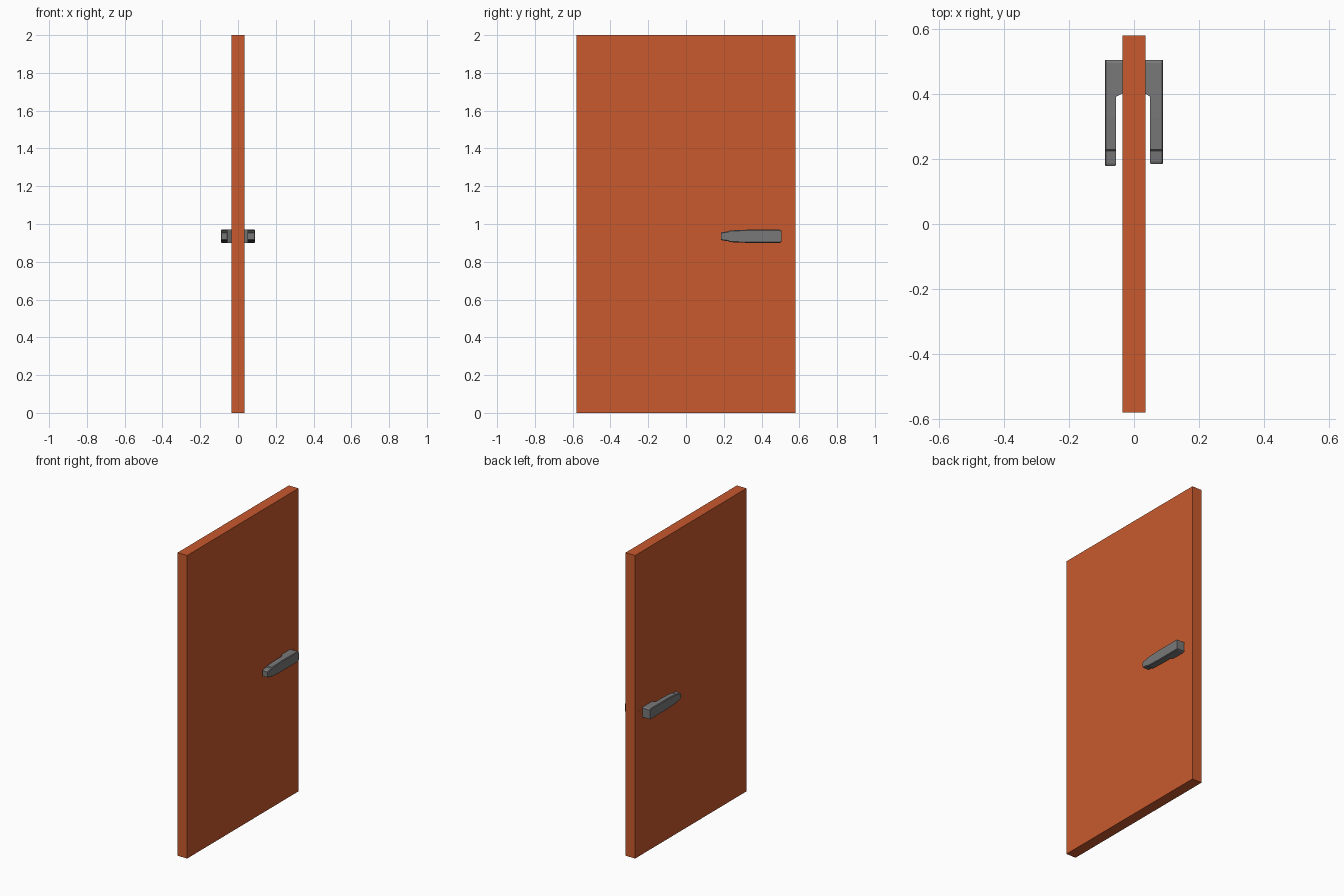
import bpy, bmesh

if "Cube" in bpy.data.objects:
    bpy.data.objects.remove(bpy.data.objects["Cube"])

def material(name, color):
    m = bpy.data.materials.new(name)
    m.diffuse_color = color
    m.use_nodes = True
    m.node_tree.nodes["Principled BSDF"].inputs["Base Color"].default_value = m.diffuse_color
    return m

orange = material("door_orange", (0.58, 0.10, 0.027, 1))
grey = material("handle_grey", (0.19, 0.19, 0.19, 1))

def add_object(name, bm, mat):
    bmesh.ops.recalc_face_normals(bm, faces=bm.faces)
    me = bpy.data.meshes.new(name)
    bm.to_mesh(me)
    bm.free()
    me.materials.append(mat)
    ob = bpy.data.objects.new(name, me)
    bpy.context.collection.objects.link(ob)
    return ob

def box(name, lo, hi, mat):
    bm = bmesh.new()
    bmesh.ops.create_cube(bm, size=1)
    for v in bm.verts:
        v.co = [(a + b) / 2 + c * (b - a) for a, b, c in zip(lo, hi, v.co)]
    return add_object(name, bm, mat)

def lever(name, side, stations, zc, mat):
    """Loft chamfered rectangles along y: (y, inner x, outer x, half height)."""
    bm = bmesh.new()
    rings = []
    for y, xi, xo, h in stations:
        c = 0.004
        section = [(xi, -h), (xo - c, -h), (xo, -h + c),
                   (xo, h - c), (xo - c, h), (xi, h)]
        rings.append([bm.verts.new((side * x, y, zc + z)) for x, z in section])
    for a, b in zip(rings, rings[1:]):
        for i in range(6):
            j = (i + 1) % 6
            bm.faces.new((a[i], a[j], b[j], b[i]))
    bm.faces.new(rings[0])
    bm.faces.new(rings[-1])
    return add_object(name, bm, mat)

# Door slab
box("door_panel", (-0.035, -0.58, 0), (0.035, 0.58, 2), orange)

# Lever handles on both faces, with a neck reaching the door at the back
for side, label, inner, tip in ((1, "right", 0.049, 0.184), (-1, "left", 0.055, 0.178)):
    stations = [
        (tip, inner + 0.002, 0.088, 0.018),
        (tip + 0.008, inner, 0.09, 0.022),
        (0.225, inner, 0.09, 0.026),
        (0.23, inner, 0.09, 0.031),
        (0.33, inner, 0.09, 0.035),
        (0.392, inner, 0.09, 0.035),
        (0.403, 0.033, 0.09, 0.035),
        (0.495, 0.033, 0.09, 0.035),
        (0.505, 0.033, 0.09, 0.030),
    ]
    lever("handle_" + label, side, stations, 0.935, grey)
    # Nearly flush mounting plate behind the neck
    x = sorted((side * 0.03, side * 0.0356))
    box("mount_plate_" + label, (x[0], 0.48, 0.912), (x[1], 0.545, 0.957), orange)
